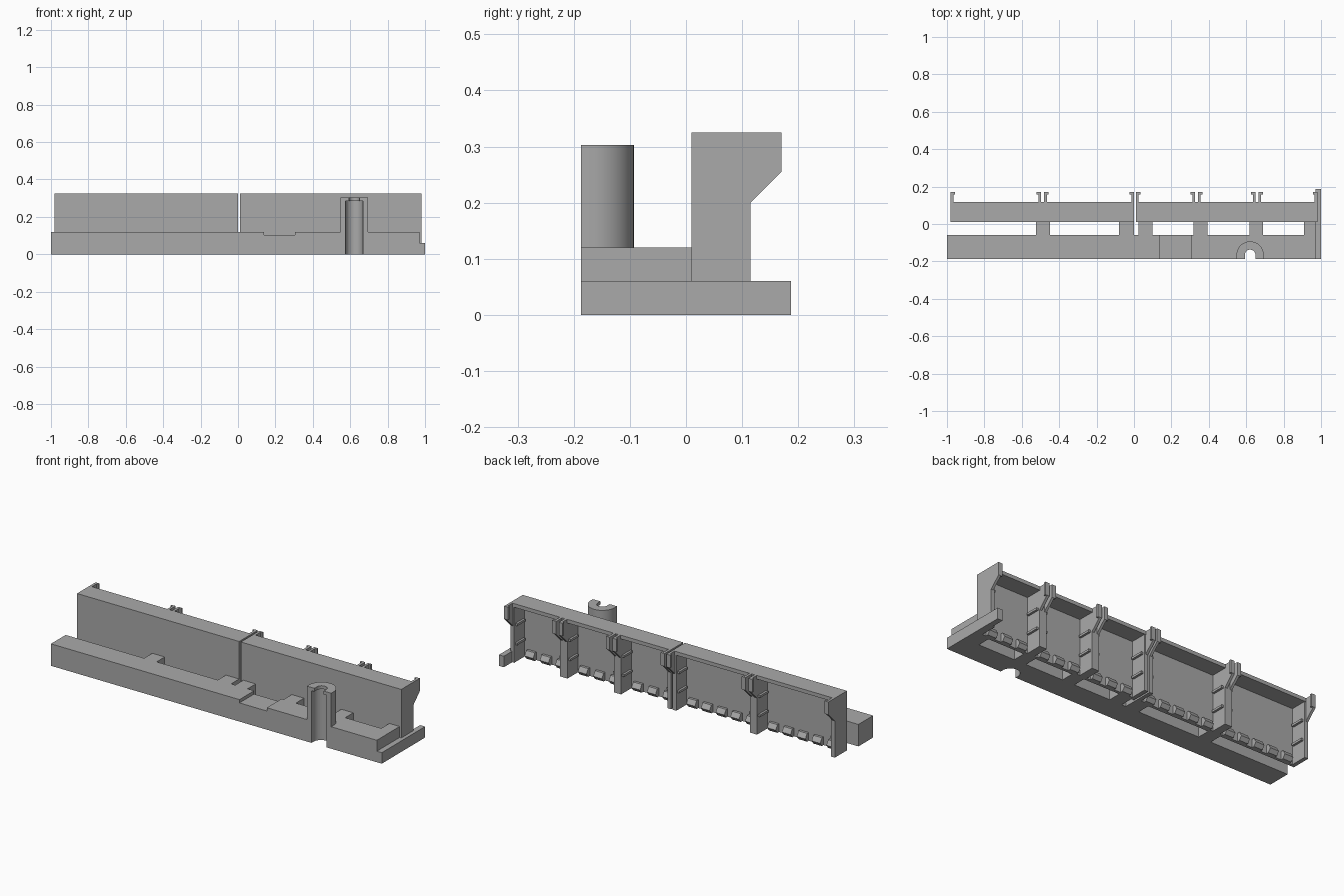
import bpy, bmesh, math

if "Cube" in bpy.data.objects:
    bpy.data.objects.remove(bpy.data.objects["Cube"])

gray = bpy.data.materials.new("plain gray")
gray.diffuse_color = (0.4, 0.4, 0.4, 1)
gray.use_nodes = True
gray.node_tree.nodes["Principled BSDF"].inputs["Base Color"].default_value = gray.diffuse_color


def prism(name, pts, axis, a, b):
    """Extrude a 2D outline along an axis from a to b."""
    place = {"x": lambda p, t: (t, p[0], p[1]),
             "y": lambda p, t: (p[0], t, p[1]),
             "z": lambda p, t: (p[0], p[1], t)}[axis]
    bm = bmesh.new()
    low = [bm.verts.new(place(p, a)) for p in pts]
    high = [bm.verts.new(place(p, b)) for p in pts]
    bm.faces.new(low)
    bm.faces.new(high)
    n = len(pts)
    for i in range(n):
        j = (i + 1) % n
        bm.faces.new((low[i], low[j], high[j], high[i]))
    bmesh.ops.recalc_face_normals(bm, faces=bm.faces)
    me = bpy.data.meshes.new(name)
    bm.to_mesh(me)
    bm.free()
    ob = bpy.data.objects.new(name, me)
    me.materials.append(gray)
    bpy.context.collection.objects.link(ob)
    return ob


def box(name, x, y, z):
    return prism(name, [(x[0], y[0]), (x[1], y[0]), (x[1], y[1]), (x[0], y[1])], "z", *z)


def arch(cx, cy, r, front):
    """Half circle at the back with straight sides running to the front."""
    arc = [(cx + r * math.cos(math.pi * i / 24), cy + r * math.sin(math.pi * i / 24))
           for i in range(25)]
    return [(cx + r, front)] + arc + [(cx - r, front)]


def cut(ob, cutter):
    m = ob.modifiers.new("cut", "BOOLEAN")
    m.operation = "DIFFERENCE"
    m.solver = "EXACT"
    m.object = cutter


def smooth(ob):
    bpy.ops.object.select_all(action="DESELECT")
    ob.select_set(True)
    bpy.context.view_layer.objects.active = ob
    bpy.ops.object.shade_smooth_by_angle(angle=math.radians(30))


FRONT = -0.187

# Front rail with a shallow recess
rail = prism("front_rail", [(-1, 0), (0.97, 0), (0.97, 0.12), (0.305, 0.12), (0.305, 0.102),
                            (0.14, 0.102), (0.14, 0.12), (-1, 0.12)], "y", FRONT, -0.06)

# Slotted round boss
boss = prism("round_boss", arch(0.621, FRONT + 0.021, 0.073, FRONT), "z", 0.12, 0.303)
wide = prism("wide_slot_cutter", arch(0.621, -0.17, 0.046, -0.25), "z", -0.1, 0.285)
narrow = prism("narrow_slot_cutter", arch(0.621, -0.165, 0.028, -0.25), "z", 0.25, 0.4)
cut(rail, wide)
cut(boss, wide)
cut(boss, narrow)
for ob in (rail, boss):
    smooth(ob)
for c in (wide, narrow):
    c.hide_render = True
    c.hide_viewport = True
    c.display_type = "WIRE"

# Low bar across the right end
box("end_bar", (0.97, 1.0), (FRONT, 0.187), (0, 0.06))

# Bridges between rail and wall panels
for x0, x1 in ((-0.525, -0.45), (-0.08, 0), (0.025, 0.1), (0.318, 0.392), (0.618, 0.69), (0.908, 0.97)):
    box("bridge", (x0, x1), (-0.06, 0.01), (0, 0.12))

# Ribs: (x range, sides which carry the upper strips)
ribs = [(-0.98, -0.958, "L"), (-0.51, -0.466, "LR"), (-0.022, 0, "R"),
        (0.01, 0.032, "L"), (0.312, 0.356, "LR"), (0.636, 0.68, "LR"), (0.958, 0.98, "R")]
STRIP = 0.014

# Wall panels with top ledges
for x0, x1 in ((-0.98, 0), (0.01, 0.98)):
    box("wall_panel", (x0, x1), (0.01, 0.026), (0, 0.305))
    box("top_ledge", (x0, x1), (0.01, 0.118), (0.305, 0.325))

for x0, x1, sides in ribs:
    box("rib_post", (x0, x1), (0.026, 0.115), (0, 0.305))
    for s in sides:
        a, b = (x0, x0 + STRIP) if s == "L" else (x1 - STRIP, x1)
        # Bracket strip overhanging the back of the rib
        prism("rib_bracket", [(0.115, 0.2), (0.17, 0.255), (0.17, 0.325), (0.115, 0.325)], "x", a, b)
        # Small lip on the inner side of single ribs, outer side of paired ones
        inward = (s == "L") == (len(sides) == 1)
        f = (b, b + 0.01) if inward else (a - 0.01, a)
        box("bracket_lip", f, (0.158, 0.17), (0.255, 0.325))

# Bays between ribs: pegs on the rib sides and wedge teeth along the bottom
for left, right in zip(ribs, ribs[1:]):
    x0, x1 = left[1], right[0]
    if x1 - x0 < 0.1:
        continue
    for z in (0.095, 0.2):
        for a, b in ((x0, x0 + 0.012), (x1 - 0.012, x1)):
            box("side_peg", (a, b), (0.035, 0.105), (z, z + 0.012))
    count = int((x1 - x0) / 0.08)
    pitch = (x1 - x0) / count
    for i in range(count):
        c = x0 + (i + 0.5) * pitch
        prism("wedge_tooth", [(0.026, 0), (0.04, 0), (0.055, 0.02), (0.04, 0.045), (0.026, 0.045)],
              "x", c - 0.026, c + 0.026)
